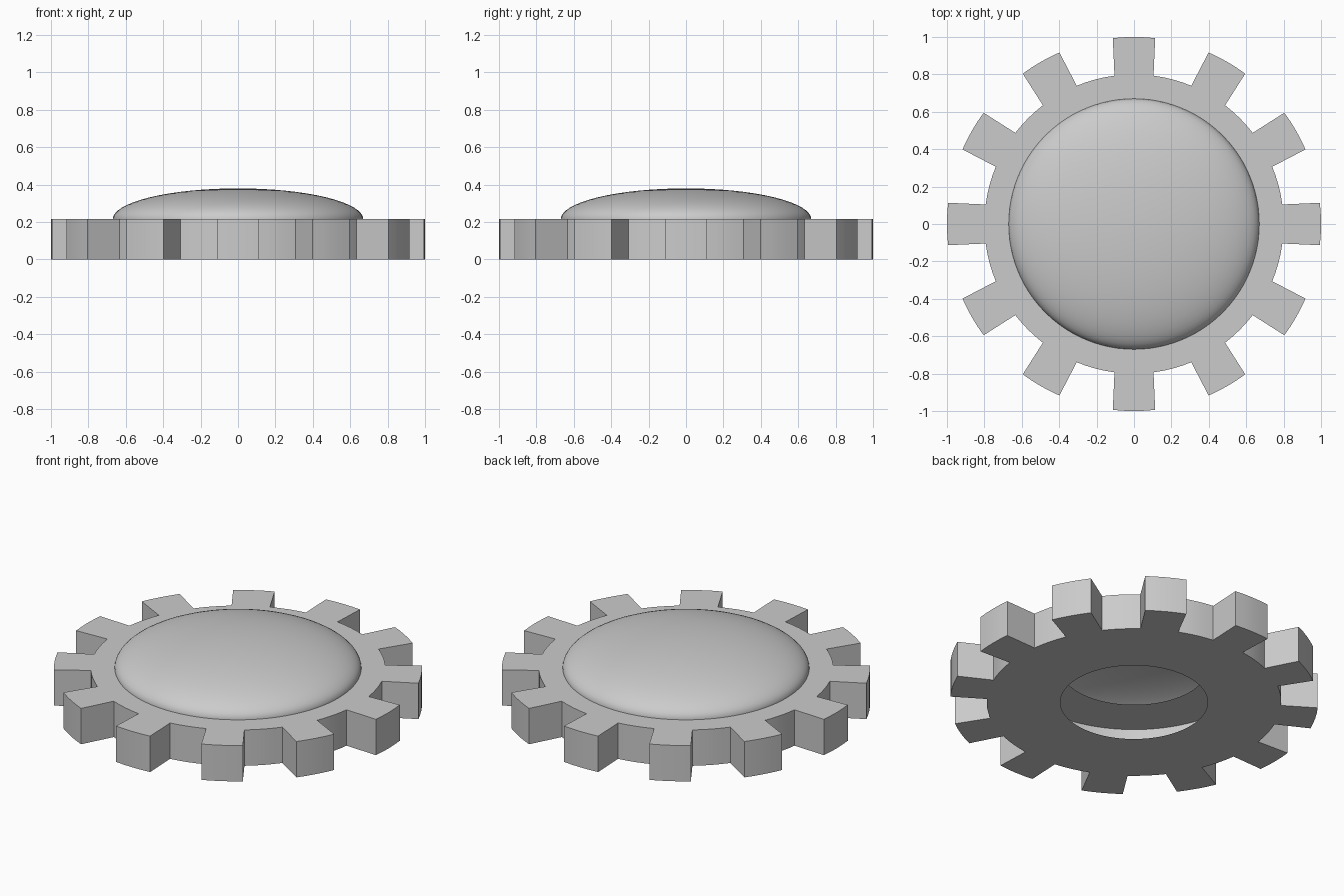
import bpy, bmesh
from math import sin, cos, pi, radians

if "Cube" in bpy.data.objects:
    bpy.data.objects.remove(bpy.data.objects["Cube"])

TEETH, THICK = 12, 0.215
BORE_R, ROOT_R, TIP_R = 0.4, 0.8, 1.0
TIP_HALF, ROOT_HALF = radians(6.5), radians(7.5)
PITCH = 2 * pi / TEETH
SEGS = 4


def finish(name, bm, angle):
    bmesh.ops.recalc_face_normals(bm, faces=bm.faces)
    mesh = bpy.data.meshes.new(name)
    bm.to_mesh(mesh)
    bm.free()
    obj = bpy.data.objects.new(name, mesh)
    bpy.context.collection.objects.link(obj)
    bpy.ops.object.select_all(action='DESELECT')
    obj.select_set(True)
    bpy.context.view_layer.objects.active = obj
    bpy.ops.object.shade_smooth_by_angle(angle=radians(angle))
    return obj


def bridge(bm, a, b):
    n = len(a)
    for i in range(n):
        j = (i + 1) % n
        bm.faces.new((a[i], a[j], b[j], b[i]))


def arc(radius, start, end):
    return [(radius, start + (end - start) * k / SEGS) for k in range(SEGS + 1)]


# Toothed wheel: hollow shell, open at the bore
outline = []
for t in range(TEETH):
    a = t * PITCH
    outline += arc(TIP_R, a - TIP_HALF, a + TIP_HALF)
    outline += arc(ROOT_R, a + ROOT_HALF, a + PITCH - ROOT_HALF)
bore = [(BORE_R, a) for _, a in outline]

bm = bmesh.new()


def loop(points, z):
    return [bm.verts.new((r * cos(a), r * sin(a), z)) for r, a in points]


loops = [loop(bore, 0), loop(outline, 0), loop(outline, THICK), loop(bore, THICK)]
for lower, upper in zip(loops, loops[1:]):
    bridge(bm, lower, upper)
finish("gear_wheel", bm, 25)

# Smooth domed cap with a short skirt reaching down inside the wheel
DOME_R, DOME_H, N = 0.67, 0.165, 96
bm = bmesh.new()
profile = [(DOME_R, 0.1)] + [
    (DOME_R * cos(k * pi / 32), THICK + DOME_H * sin(k * pi / 32)) for k in range(16)]
rings = [loop([(r, 2 * pi * i / N) for i in range(N)], z) for r, z in profile]
for lower, upper in zip(rings, rings[1:]):
    bridge(bm, lower, upper)
apex = bm.verts.new((0, 0, THICK + DOME_H))
for i in range(N):
    bm.faces.new((rings[-1][i], rings[-1][(i + 1) % N], apex))
finish("dome_cap", bm, 40)
